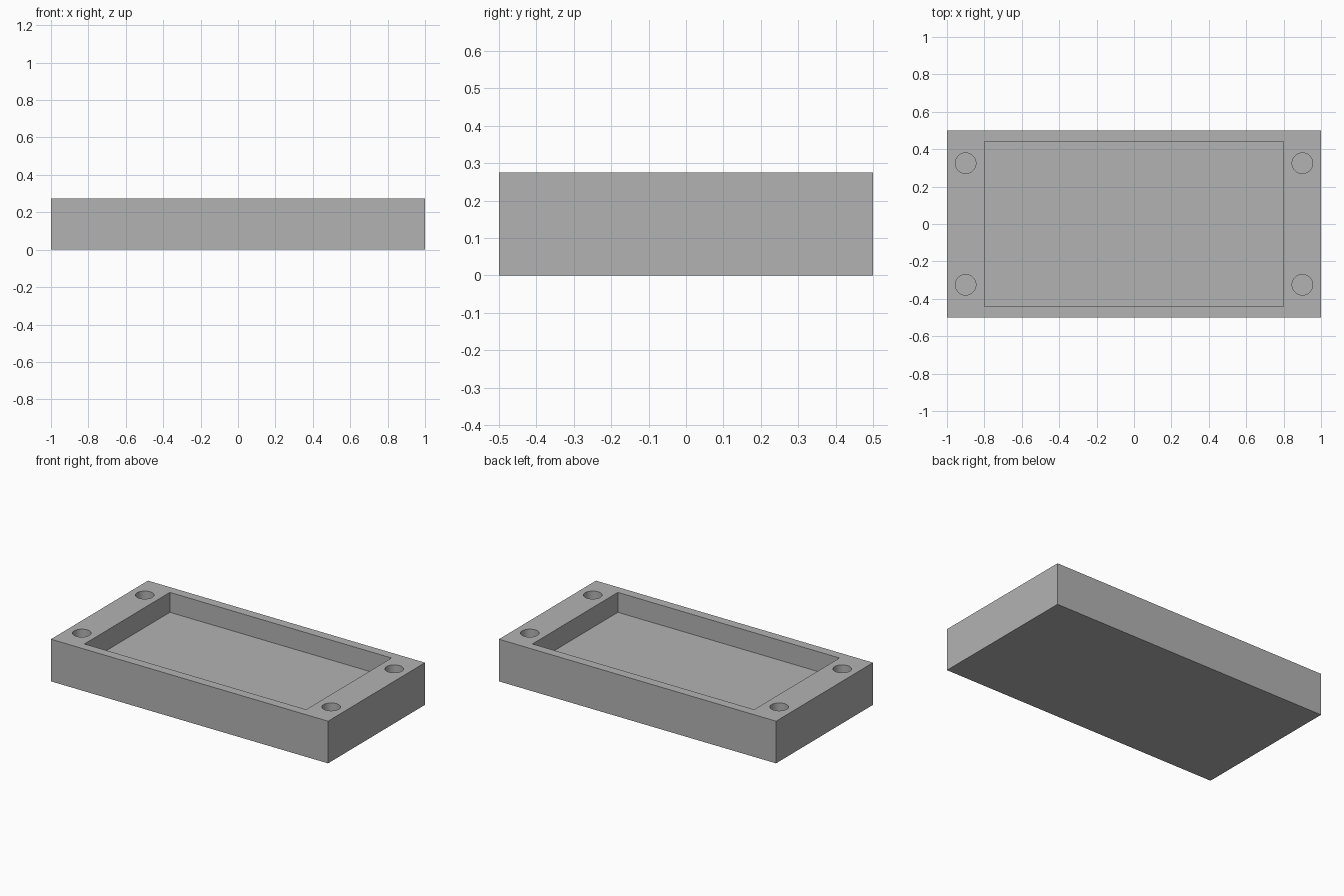
import bpy

cube = bpy.data.objects.get("Cube")
if cube:
    bpy.data.objects.remove(cube, do_unlink=True)

HEIGHT = 0.275
POCKET_DEPTH = 0.13
HOLE_DEPTH = 0.2
OVERSHOOT = 0.1

grey = bpy.data.materials.new("plain grey")
grey.use_nodes = True
colour = (0.45, 0.45, 0.45, 1)
grey.diffuse_color = colour
grey.node_tree.nodes["Principled BSDF"].inputs["Base Color"].default_value = colour


def box(name, size, bottom):
    bpy.ops.mesh.primitive_cube_add(size=1, location=(0, 0, bottom + size[2] / 2))
    obj = bpy.context.object
    obj.name = name
    obj.scale = size
    bpy.ops.object.transform_apply(location=True, rotation=False, scale=True)
    obj.data.materials.append(grey)
    return obj


def cut(target, cutter):
    cutter.hide_render = True
    mod = target.modifiers.new(cutter.name, "BOOLEAN")
    mod.operation = "DIFFERENCE"
    mod.solver = "EXACT"
    mod.object = cutter
    bpy.context.view_layer.objects.active = target
    bpy.ops.object.modifier_apply(modifier=mod.name)
    bpy.data.objects.remove(cutter, do_unlink=True)


# Solid tray body
tray = box("tray_body", (2, 1, HEIGHT), 0)

# Rectangular pocket in the top
cut(tray, box("pocket_cutter", (1.6, 0.88, POCKET_DEPTH + OVERSHOOT), HEIGHT - POCKET_DEPTH))

# Blind screw holes in the corners
for x in (-0.9, 0.9):
    for y in (-0.325, 0.325):
        depth = HOLE_DEPTH + OVERSHOOT
        bpy.ops.mesh.primitive_cylinder_add(
            vertices=48, radius=0.055, depth=depth,
            location=(x, y, HEIGHT - HOLE_DEPTH + depth / 2))
        hole = bpy.context.object
        hole.name = "hole_cutter"
        hole.data.materials.append(grey)
        cut(tray, hole)

# Smooth hole walls, crisp edges
bpy.ops.object.select_all(action="DESELECT")
tray.select_set(True)
bpy.context.view_layer.objects.active = tray
bpy.ops.object.shade_smooth_by_angle()
